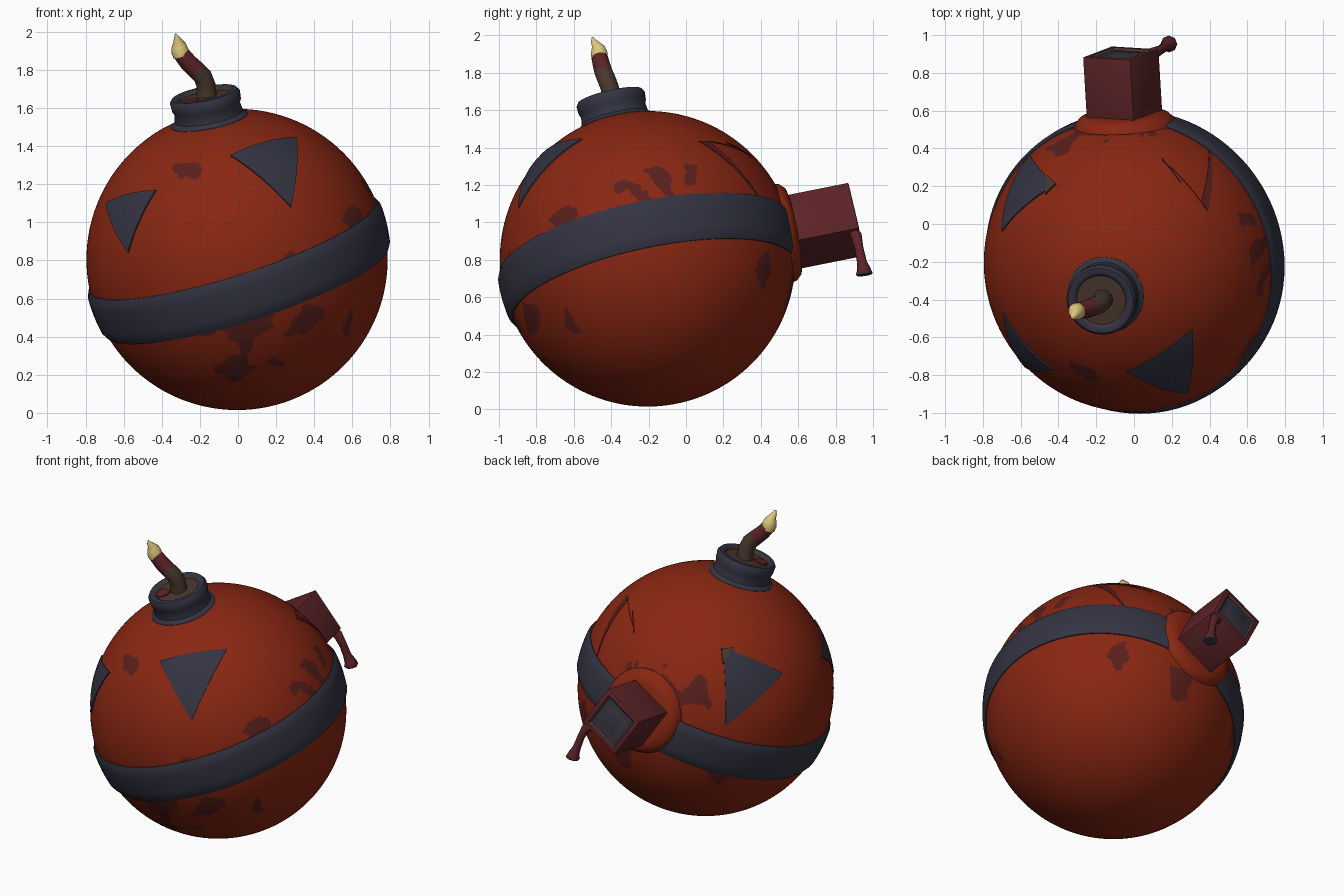
import bpy, bmesh, math
from mathutils import Vector, Matrix, noise

if "Cube" in bpy.data.objects:
    bpy.data.objects.remove(bpy.data.objects["Cube"])

C = Vector((-0.005, -0.205, 0.805))   # ball centre
R = 0.79


def mat(name, rgb):
    m = bpy.data.materials.new(name)
    m.diffuse_color = (*rgb, 1)
    m.use_nodes = True
    m.node_tree.nodes["Principled BSDF"].inputs["Base Color"].default_value = m.diffuse_color
    return m


RED = mat("rust red", (0.25, 0.02, 0.006))
STAIN = mat("dark stain", (0.10, 0.014, 0.012))
SLATE = mat("slate", (0.034, 0.034, 0.056))
MAROON = mat("maroon", (0.107, 0.017, 0.020))
BROWN = mat("brown", (0.065, 0.037, 0.026))
YELLOW = mat("pale yellow", (0.72, 0.58, 0.20))


def make(name, bm, mats, angle=40):
    bmesh.ops.recalc_face_normals(bm, faces=bm.faces)
    me = bpy.data.meshes.new(name)
    bm.to_mesh(me)
    bm.free()
    ob = bpy.data.objects.new(name, me)
    bpy.context.collection.objects.link(ob)
    for m in mats:
        me.materials.append(m)
    bpy.context.view_layer.objects.active = ob
    ob.select_set(True)
    bpy.ops.object.shade_smooth_by_angle(angle=math.radians(angle))
    ob.select_set(False)
    return ob


def frame(origin, z, x=Vector((1, 0, 0))):
    z = z.normalized()
    x = (x - z * x.dot(z)).normalized()
    m = Matrix((x, z.cross(x), z)).transposed().to_4x4()
    m.translation = origin
    return m


def lathe(name, profile, mtx, mats, rule=None, seg=48, closed=False, angle=40):
    """Revolve (radius, height) points; rule maps profile step to material."""
    bm = bmesh.new()
    rings = [[bm.verts.new(mtx @ Vector((r * math.cos(a), r * math.sin(a), h)))
              for a in (2 * math.pi * i / seg for i in range(seg))] for r, h in profile]
    n = len(rings)
    for k in range(n if closed else n - 1):
        a, b = rings[k], rings[(k + 1) % n]
        for i in range(seg):
            j = (i + 1) % seg
            f = bm.faces.new((a[i], a[j], b[j], b[i]))
            f.material_index = rule(k) if rule else 0
    if not closed:
        bm.faces.new(rings[0][::-1])
        f = bm.faces.new(rings[-1])
        f.material_index = rule(n - 1) if rule else 0
    return make(name, bm, mats, angle)


# Ball, with wobbly stains chosen by distance from splash centres
axis = Vector((-0.32, -0.21, 1)).normalized()
splashes = [((0.02, -0.70, -0.36), 0.11), ((0.0, -0.56, -0.58), 0.10), ((0.12, -0.70, -0.27), 0.08),
            ((0.34, -0.62, -0.32), 0.08), ((-0.18, -0.68, -0.36), 0.05), ((0.22, -0.55, -0.55), 0.04),
            ((-0.28, -0.58, 0.46), 0.05), ((0.59, -0.46, 0.22), 0.07), ((0.72, -0.06, 0.36), 0.07),
            ((0.66, 0.08, 0.42), 0.06), ((0.62, 0.22, 0.45), 0.05), ((0.30, -0.72, -0.02), 0.05),
            ((-0.05, 0.75, 0.16), 0.27), ((0.10, 0.74, -0.14), 0.09), ((-0.36, 0.62, 0.30), 0.07),
            ((-0.50, 0.55, -0.20), 0.06), ((0.45, 0.60, -0.05), 0.06), ((0.62, -0.43, -0.33), 0.05)]
bm = bmesh.new()
bmesh.ops.create_icosphere(bm, subdivisions=7, radius=R)
spl = [(Vector(p).normalized() * R, r) for p, r in splashes]
for f in bm.faces:
    p = f.calc_center_median()
    w = 0.075 * noise.noise(p * 9) + 0.03 * noise.noise(p * 22)
    f.material_index = int(any((p - q).length + w < r for q, r in spl))
bmesh.ops.translate(bm, verts=bm.verts, vec=C)
make("ball", bm, [RED, STAIN])

# Tilted belt around the ball
belt = []
for i in range(9):
    h = -0.180 + 0.255 * i / 8
    belt.append((math.sqrt((R + (0.006 if i in (0, 8) else 0.018)) ** 2 - h * h), h))
belt += [(0.74, 0.075), (0.74, -0.18)]
lathe("belt", belt, frame(C, axis), [SLATE], seg=96, closed=True)


# Triangular plates curved over the ball
def on_ball(p, lift):
    return C + (Vector(p) - C).normalized() * (R + lift)


def plate(name, corners, m, lift=0.008, cuts=9):
    bm = bmesh.new()
    bm.faces.new([bm.verts.new(p) for p in corners])
    bmesh.ops.subdivide_edges(bm, edges=bm.edges, cuts=cuts, use_grid_fill=True)
    bmesh.ops.triangulate(bm, faces=bm.faces)
    for v in bm.verts:
        v.co = on_ball(v.co, lift)
    rim = bmesh.ops.extrude_edge_only(bm, edges=[e for e in bm.edges if e.is_boundary])
    for v in rim["geom"]:
        if isinstance(v, bmesh.types.BMVert):
            v.co = on_ball(v.co, -0.02)
    make(name, bm, [m])


plate("large_front_triangle", [(-0.04, -0.78, 1.35), (0.31, -0.56, 1.45), (0.28, -0.90, 1.08)], SLATE)
plate("left_front_triangle", [(-0.69, -0.47, 1.10), (-0.43, -0.77, 1.17), (-0.57, -0.75, 0.84)], SLATE)
plate("left_back_triangle", [(-0.42, 0.20, 1.34), (-0.69, -0.04, 1.15), (-0.55, 0.36, 0.91)], SLATE)
plate("plate_corner_wear", [(-0.41, 0.21, 1.34), (-0.46, 0.15, 1.33), (-0.45, 0.25, 1.26)], BROWN, 0.011, 3)

# Scratched outline of a missing triangle
plate("scratch_upper", [(0.15, 0.35, 1.37), (0.18, 0.33, 1.38), (0.38, 0.09, 1.44)], STAIN, 0.004)
plate("scratch_side", [(0.36, 0.12, 1.44), (0.39, 0.07, 1.43), (0.39, 0.43, 1.06)], STAIN, 0.004)
plate("scratch_lower", [(0.15, 0.36, 1.36), (0.17, 0.33, 1.38), (0.25, 0.22, 1.43)], STAIN, 0.005)

# Fuse collar with a flared foot and a recessed brown top
up = Vector((-0.17, -0.20, 0.86)).normalized()
collar = [(0.215, 0.70), (0.205, 0.765), (0.182, 0.785), (0.176, 0.83), (0.184, 0.848), (0.187, 0.89),
          (0.175, 0.908), (0.150, 0.910), (0.138, 0.902), (0.132, 0.890), (0.05, 0.892)]
lathe("fuse_collar", collar, frame(C, up), [SLATE, BROWN], rule=lambda k: int(k >= 8))
lathe("collar_smudge", [(0.045, 0), (0.044, 0.006)],
      frame(C + up * 0.889 + Vector((-0.075, -0.05, -0.022)), up), [MAROON], seg=16)


# Bent fuse swept along a path
def tube(name, pts, radii, mats, rule, seg=14, angle=50):
    pts = [Vector(p) for p in pts]
    bm = bmesh.new()
    rings = []
    for i, (p, r) in enumerate(zip(pts, radii)):
        t = pts[min(i + 1, len(pts) - 1)] - pts[max(i - 1, 0)]
        m = frame(p, t)
        rings.append([bm.verts.new(m @ Vector((r * math.cos(a), r * math.sin(a), 0)))
                      for a in (2 * math.pi * k / seg for k in range(seg))])
    for k in range(len(rings) - 1):
        for i in range(seg):
            j = (i + 1) % seg
            f = bm.faces.new((rings[k][i], rings[k][j], rings[k + 1][j], rings[k + 1][i]))
            f.material_index = rule(k)
    bm.faces.new(rings[0][::-1])
    bm.faces.new(rings[-1]).material_index = rule(len(rings) - 2)
    make(name, bm, mats, angle)


tube("fuse", [(-0.165, -0.40, 1.66), (-0.168, -0.408, 1.72), (-0.185, -0.425, 1.765), (-0.22, -0.44, 1.80),
              (-0.262, -0.452, 1.84), (-0.298, -0.462, 1.885)],
     [0.054, 0.050, 0.050, 0.049, 0.047, 0.044], [BROWN, MAROON], lambda k: int(k >= 3))
tube("burning_tip", [(-0.295, -0.461, 1.872), (-0.305, -0.464, 1.90), (-0.310, -0.470, 1.93),
                     (-0.315, -0.482, 1.95), (-0.322, -0.494, 1.97), (-0.327, -0.50, 1.99)],
     [0.044, 0.046, 0.038, 0.024, 0.015, 0.004], [YELLOW], lambda k: 0)

# Rolled box on the back, slightly tapered, with a framed end panel
out = Vector((-0.06, 1, 0.20)).normalized()
side = Vector((math.cos(math.radians(32)), 0, math.sin(math.radians(32))))
box_m = frame(Vector((-0.07, 0.905, 1.015)), out, side)
bm = bmesh.new()
bmesh.ops.create_cube(bm, size=1, matrix=Matrix.Translation((0, 0, -0.23)) @ Matrix.Diagonal((0.295, 0.295, 0.46, 1)))
end = max(bm.faces, key=lambda f: f.calc_center_median().z)
bmesh.ops.bevel(bm, geom=list(bm.edges), offset=0.008, segments=2, affect='EDGES', profile=0.5)
end = max(bm.faces, key=lambda f: f.calc_center_median().z)
# steps: inset width, depth change, material of the remaining face
for width, depth, idx in [(0.030, 0.0, 2), (0.016, -0.012, 1), (0.045, 0.0, 2), (0.018, 0.006, 1)]:
    bmesh.ops.inset_region(bm, faces=[end], thickness=width, depth=depth)
    end.material_index = idx
bmesh.ops.transform(bm, matrix=box_m, verts=bm.verts)
make("back_box", bm, [MAROON, SLATE, BROWN], 30)

# Rounded weld where the box meets the ball
weld = C + (Vector((-0.05, 0.56, 0.95)) - C).normalized() * 0.765
lathe("box_weld", [(0.27, -0.03), (0.262, 0.0), (0.235, 0.028), (0.19, 0.04)],
      frame(weld, weld - C), [RED], seg=32, angle=60)

# Thin lever hanging from the box, flared at its foot
tube("lever", [(0.06, 0.89, 0.95), (0.115, 0.91, 0.93), (0.145, 0.925, 0.86), (0.165, 0.94, 0.79),
               (0.18, 0.95, 0.75), (0.185, 0.953, 0.725), (0.186, 0.954, 0.718)],
     [0.03, 0.03, 0.024, 0.026, 0.036, 0.045, 0.040], [MAROON, SLATE], lambda k: int(k >= 5), seg=8)
